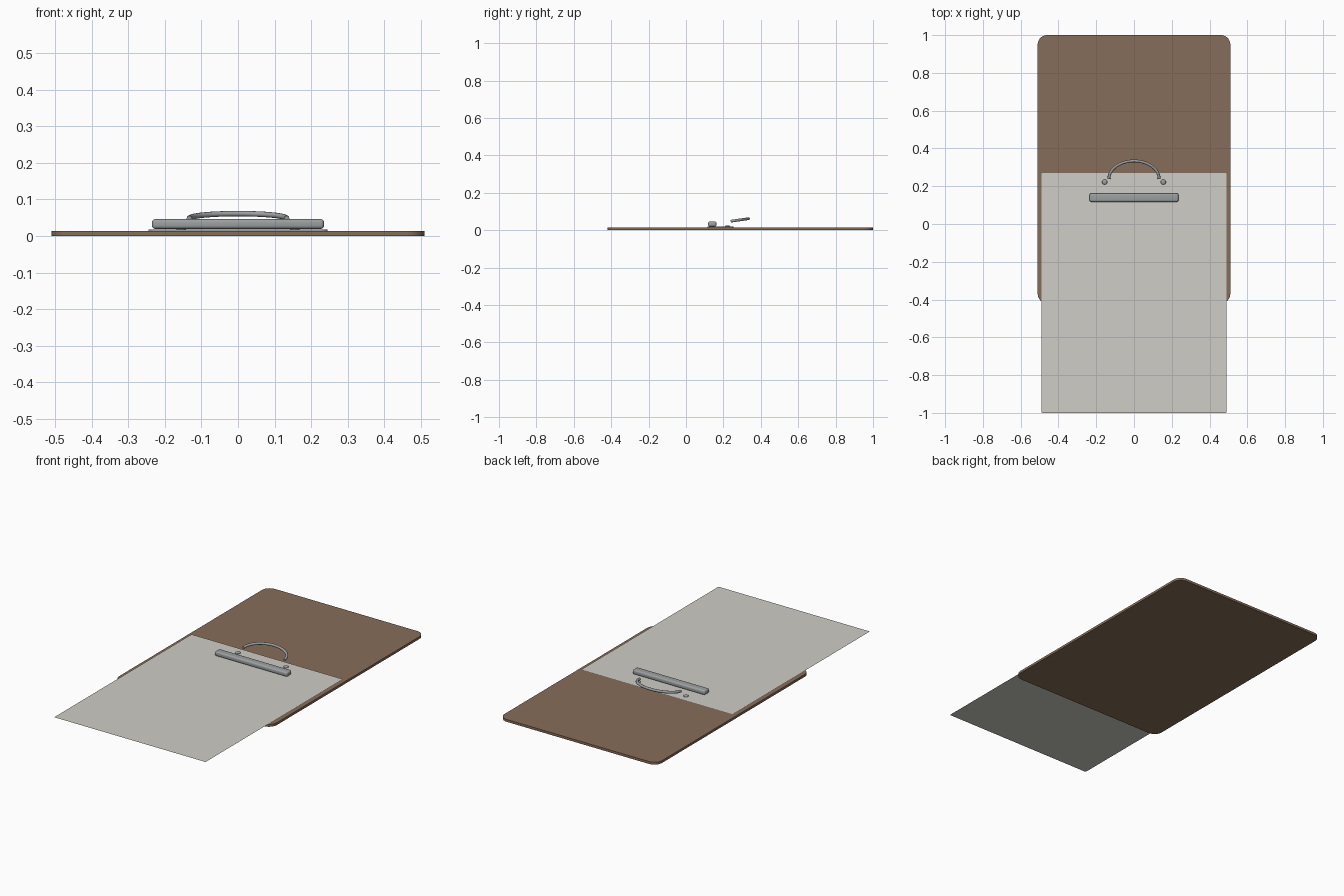
import bpy, bmesh, math
from mathutils import Vector

if "Cube" in bpy.data.objects:
    bpy.data.objects.remove(bpy.data.objects["Cube"])


def material(name, rgb):
    m = bpy.data.materials.new(name)
    m.diffuse_color = (*rgb, 1)
    m.use_nodes = True
    m.node_tree.nodes["Principled BSDF"].inputs["Base Color"].default_value = m.diffuse_color
    return m


def finish(name, bm, mat=None, angle=35):
    bmesh.ops.recalc_face_normals(bm, faces=bm.faces)
    me = bpy.data.meshes.new(name)
    bm.to_mesh(me)
    bm.free()
    ob = bpy.data.objects.new(name, me)
    bpy.context.collection.objects.link(ob)
    if mat:
        me.materials.append(mat)
    bpy.ops.object.select_all(action='DESELECT')
    ob.select_set(True)
    bpy.context.view_layer.objects.active = ob
    bpy.ops.object.shade_smooth_by_angle(angle=math.radians(angle))
    return ob


def rounded_slab(name, x, y0, y1, z0, z1, r, seg=8, mat=None):
    """Rounded rectangle, extruded when z1 > z0, otherwise a single sheet."""
    bm = bmesh.new()
    corners = [(x - r, y1 - r), (r - x, y1 - r), (r - x, y0 + r), (x - r, y0 + r)]
    vs = []
    for k, (cx, cy) in enumerate(corners):
        for i in range(seg + 1):
            a = math.pi / 2 * (k + i / seg)
            vs.append(bm.verts.new((cx + r * math.cos(a), cy + r * math.sin(a), z0)))
    face = bm.faces.new(vs)
    if z1 > z0:
        ext = bmesh.ops.extrude_face_region(bm, geom=[face])['geom']
        bmesh.ops.translate(bm, vec=(0, 0, z1 - z0),
                            verts=[v for v in ext if isinstance(v, bmesh.types.BMVert)])
    return finish(name, bm, mat)


brown = material("board_brown", (0.24, 0.155, 0.10))
white = material("paper_white", (0.62, 0.61, 0.57))
metal = material("clip_metal", (0.33, 0.35, 0.35))

# Board, clip base plate and overhanging sheet of paper
rounded_slab("board", 0.51, -0.42, 1.0, 0.0, 0.014, 0.05, mat=brown)
rounded_slab("clip_plate", 0.245, 0.115, 0.255, 0.014, 0.0185, 0.02, 5, metal)
rounded_slab("paper", 0.49, -1.0, 0.27, 0.0192, 0.0192, 0.006, 3, white)

# Clamp bar with rounded edges
bm = bmesh.new()
bmesh.ops.create_cube(bm, size=1)
bmesh.ops.scale(bm, vec=(0.47, 0.045, 0.027), verts=bm.verts)
bmesh.ops.translate(bm, vec=(0, 0.14, 0.033), verts=bm.verts)
bmesh.ops.bevel(bm, geom=bm.edges[:], offset=0.009, segments=4,
                profile=0.5, affect='EDGES')
finish("clamp_bar", bm, metal)

# Two domed rivets
for side, label in ((-1, "left"), (1, "right")):
    bm = bmesh.new()
    bmesh.ops.create_uvsphere(bm, u_segments=16, v_segments=8, radius=1)
    bmesh.ops.scale(bm, vec=(0.014, 0.014, 0.006), verts=bm.verts)
    bmesh.ops.translate(bm, vec=(side * 0.155, 0.222, 0.0195), verts=bm.verts)
    finish("rivet_" + label, bm, metal, 60)

# Tilted wire handle: a round tube swept along a half ellipse
bm = bmesh.new()
steps, sides, tube = 28, 10, 0.0075
tilt = math.radians(8)
along, up = Vector((0, math.cos(tilt), math.sin(tilt))), Vector((0, -math.sin(tilt), math.cos(tilt)))
rx, ry = 0.133, 0.096
rings = []
for i in range(steps + 1):
    a = math.pi * i / steps
    c = Vector((0, 0.239, 0.048)) + Vector((rx * math.cos(a), 0, 0)) + along * ry * math.sin(a)
    n = (Vector((ry * math.cos(a), 0, 0)) + along * rx * math.sin(a)).normalized()
    rings.append([bm.verts.new(c + tube * (n * math.cos(t) + up * math.sin(t)))
                  for t in (2 * math.pi * j / sides for j in range(sides))])
for p, q in zip(rings, rings[1:]):
    for j in range(sides):
        k = (j + 1) % sides
        bm.faces.new((p[j], p[k], q[k], q[j]))
bm.faces.new(rings[0])
bm.faces.new(rings[-1])
finish("wire_handle", bm, metal, 50)
